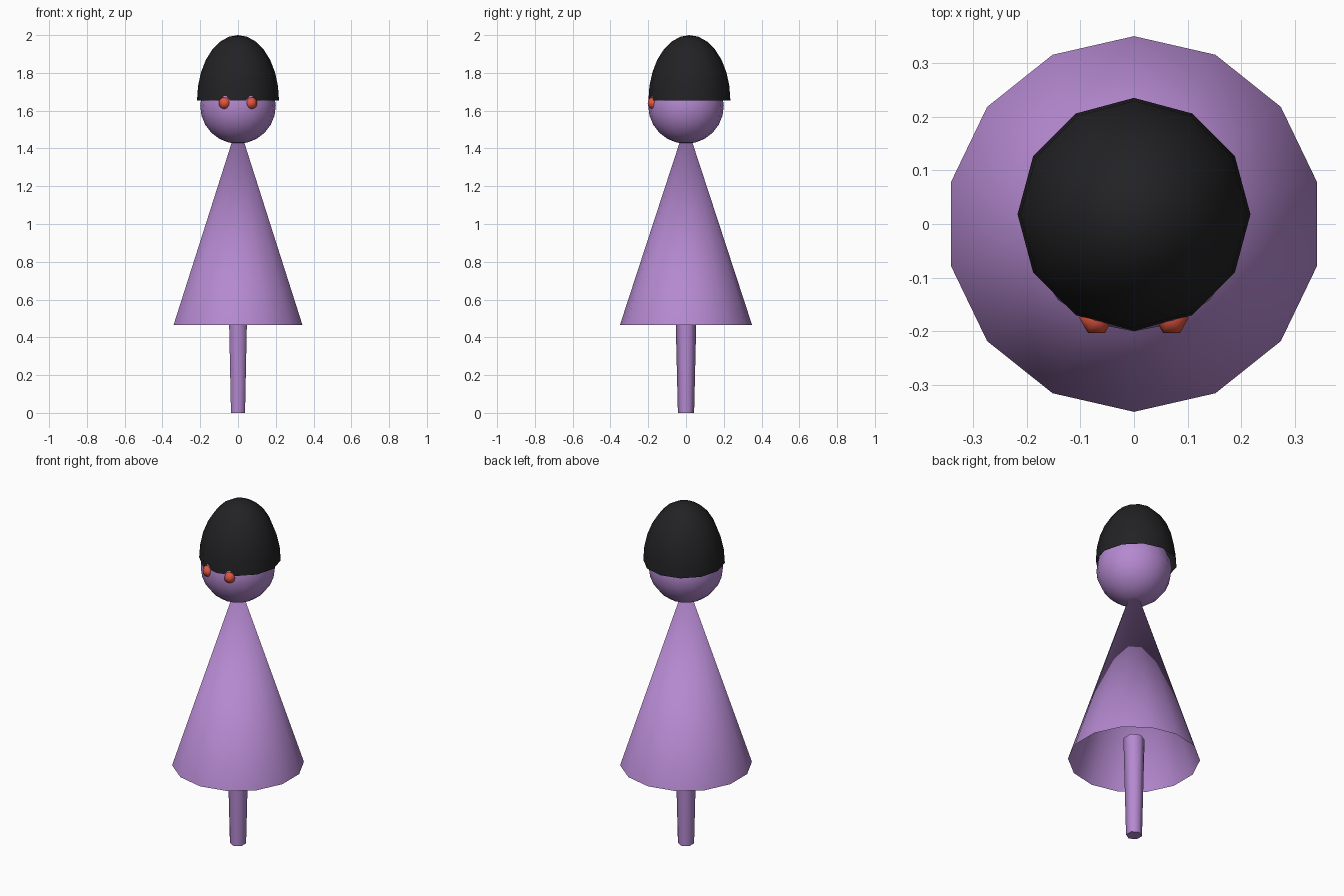
import bpy, bmesh
from math import sin, cos, pi, radians

if "Cube" in bpy.data.objects:
    bpy.data.objects.remove(bpy.data.objects["Cube"])


def material(name, rgb):
    m = bpy.data.materials.new(name)
    m.diffuse_color = (*rgb, 1)
    m.use_nodes = True
    m.node_tree.nodes["Principled BSDF"].inputs["Base Color"].default_value = m.diffuse_color
    return m


purple = material("purple", (0.46, 0.25, 0.63))
black = material("black", (0.016, 0.016, 0.018))
red = material("red", (0.75, 0.09, 0.05))


def lathe(name, profile, sides, mat, centre=(0, 0, 0), turn=0.0, caps=False):
    """Revolve (radius, z) points about a vertical axis; zero radius makes a pole."""
    bm = bmesh.new()
    cx, cy, cz = centre
    rings = []
    for r, z in profile:
        if r < 1e-5:
            rings.append([bm.verts.new((cx, cy, cz + z))] * sides)
        else:
            angles = [turn + pi / 2 + 2 * pi * i / sides for i in range(sides)]
            rings.append([bm.verts.new((cx + r * cos(a), cy + r * sin(a), cz + z)) for a in angles])
    for low, high in zip(rings, rings[1:]):
        for i in range(sides):
            j = (i + 1) % sides
            corners = dict.fromkeys((low[i], low[j], high[j], high[i]))
            bm.faces.new(list(corners))
    if caps:
        bm.faces.new(rings[0][::-1])
        bm.faces.new(rings[-1])
    mesh = bpy.data.meshes.new(name)
    bm.to_mesh(mesh)
    bm.free()
    mesh.shade_smooth()
    mesh.set_sharp_from_angle(angle=radians(70))
    mesh.materials.append(mat)
    obj = bpy.data.objects.new(name, mesh)
    bpy.context.collection.objects.link(obj)
    return obj


def arc(radius, height, start, steps):
    """Elliptic profile from latitude start (degrees) up to the pole."""
    lats = [radians(start + (90 - start) * i / steps) for i in range(steps + 1)]
    return [(radius * cos(t), height * sin(t)) for t in lats]


# tapered support post, ending just inside the skirt
lathe("post", [(0.043, 0), (0.057, 0.59)], 6, purple, caps=True)

# open cone body, its tip hidden inside the head
lathe("skirt", [(0.35, 0.465), (0, 1.535)], 14, purple)

# round head
lathe("head", arc(0.2, 0.2, -90, 12), 16, purple, (0, 0, 1.625))

# tall open hair dome, set slightly back
lathe("hair", arc(0.217, 0.345, 0, 7), 12, black, (0, 0.018, 1.655))

# bead eyes
for side, x in (("left", -0.07), ("right", 0.07)):
    lathe(side + "_eye", arc(0.032, 0.032, -90, 8), 6, red, (x, -0.175, 1.64), pi / 6)
